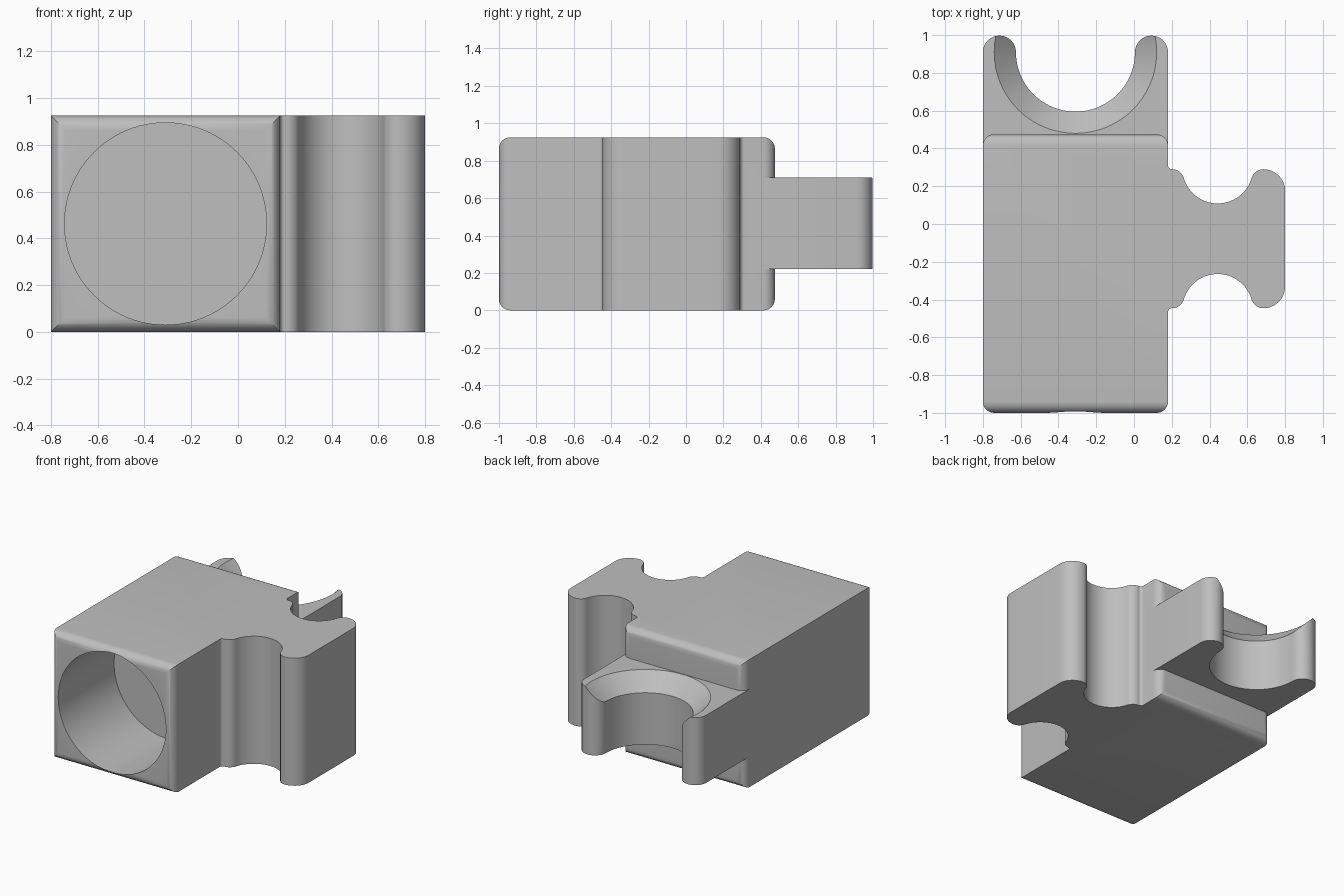
import bpy
import bmesh
from math import sin, cos, radians, degrees, atan2, hypot
from mathutils import Matrix

if "Cube" in bpy.data.objects:
    bpy.data.objects.remove(bpy.data.objects["Cube"])

# Main dimensions
LEFT, RIGHT, HEIGHT = -0.8, 0.18, 0.925
FRONT, BACK, ROUND = -1.0, 0.475, 0.06
MID_X = (LEFT + RIGHT) / 2
MID_Z = HEIGHT / 2

grey = bpy.data.materials.new("plain grey")
grey.use_nodes = True
colour = (0.52, 0.52, 0.52, 1)
grey.diffuse_color = colour
grey.node_tree.nodes["Principled BSDF"].inputs["Base Color"].default_value = colour


def make_object(name, bm):
    bmesh.ops.recalc_face_normals(bm, faces=bm.faces)
    mesh = bpy.data.meshes.new(name)
    bm.to_mesh(mesh)
    bm.free()
    mesh.materials.append(grey)
    obj = bpy.data.objects.new(name, mesh)
    bpy.context.collection.objects.link(obj)
    return obj


def arc(cx, cy, r, start, end, steps=16):
    angles = [radians(start + (end - start) * i / steps) for i in range(steps + 1)]
    return [(cx + r * cos(a), cy + r * sin(a)) for a in angles]


def prism(name, outline, z0, z1):
    bm = bmesh.new()
    face = bm.faces.new([bm.verts.new((x, y, z0)) for x, y in outline])
    grown = bmesh.ops.extrude_face_region(bm, geom=[face])["geom"]
    verts = [g for g in grown if isinstance(g, bmesh.types.BMVert)]
    bmesh.ops.translate(bm, verts=verts, vec=(0, 0, z1 - z0))
    return make_object(name, bm)


def cone(name, r1, r2, depth, matrix):
    bm = bmesh.new()
    bmesh.ops.create_cone(bm, cap_ends=True, segments=96, radius1=r1, radius2=r2,
                          depth=depth, matrix=matrix)
    return make_object(name, bm)


def combine(target, tool, operation):
    mod = target.modifiers.new(operation.lower(), "BOOLEAN")
    mod.object, mod.operation, mod.solver = tool, operation, "EXACT"
    bpy.context.view_layer.objects.active = target
    bpy.ops.object.modifier_apply(modifier=mod.name)
    bpy.data.objects.remove(tool)


# Block with rounded front and back borders
bm = bmesh.new()
bmesh.ops.create_cube(bm, size=1)
bmesh.ops.scale(bm, verts=bm.verts, vec=(RIGHT - LEFT, BACK - FRONT, HEIGHT))
bmesh.ops.translate(bm, verts=bm.verts, vec=(MID_X, (FRONT + BACK) / 2, MID_Z))
borders = [e for e in bm.edges if abs(e.verts[0].co.y - e.verts[1].co.y) < 0.01]
bmesh.ops.bevel(bm, geom=borders, offset=ROUND, segments=8, profile=0.5,
                affect="EDGES", clamp_overlap=True)
block = make_object("socket_block", bm)

# Side arm: two lobes around a round groove, mirrored front to back
ARM_Y = -0.078
GROOVE = (0.443, 0.296)
LOBE_R, LOBE_Y, LOBE_X = 0.065, 0.225, 0.242
tilt = degrees(atan2(GROOVE[1] - LOBE_Y, LOBE_X))
groove_r = hypot(LOBE_X, GROOVE[1] - LOBE_Y) - LOBE_R
half = [(0.1, 0.31)]
half += arc(RIGHT + 0.02, 0.31, 0.02, 180, 270, 6)
half += arc(GROOVE[0] - LOBE_X, LOBE_Y, LOBE_R, 89, tilt, 12)
half += arc(*GROOVE, groove_r, 180 + tilt, 360 - tilt, 32)[1:]
half += arc(GROOVE[0] + LOBE_X, LOBE_Y, LOBE_R, 180 - tilt, 90, 12)[1:]
half += arc(GROOVE[0] + LOBE_X, 0.175, 0.115, 90, 0, 12)[1:]
mirrored = [(x, 2 * ARM_Y - y) for x, y in reversed(half)]
combine(block, prism("side_arm", half + mirrored, 0, HEIGHT), "UNION")

# Rear fork: round-tipped prongs around a cradle
CRADLE_Y, CRADLE_R, FORK_TOP = 0.91, 0.315, 0.71
tip_r = ((RIGHT - LEFT) / 2 - CRADLE_R) / 2
outline = [(RIGHT, 0.35)]
outline += arc(RIGHT - tip_r, CRADLE_Y, tip_r, 0, 180)
outline += arc(MID_X, CRADLE_Y, CRADLE_R, 0, -180, 48)[1:-1]
outline += arc(LEFT + tip_r, CRADLE_Y, tip_r, 0, 180)
outline += [(LEFT, 0.35)]
fork = prism("rear_fork", outline, 0.22, FORK_TOP)

# Countersink along the upper rim of the cradle
sink = cone("countersink", 0.23, 0.45, 0.22,
            Matrix.Translation((MID_X, CRADLE_Y, FORK_TOP - 0.09)))
combine(fork, sink, "DIFFERENCE")
combine(block, fork, "UNION")

# Blind round socket in the front
DEPTH = 0.64
socket = cone("socket", 0.432, 0.432, DEPTH + 0.2,
              Matrix.Translation((MID_X, FRONT + DEPTH / 2 - 0.1, MID_Z))
              @ Matrix.Rotation(radians(90), 4, "X"))
combine(block, socket, "DIFFERENCE")

# Smooth curved walls, crisp edges
bpy.ops.object.select_all(action="DESELECT")
block.select_set(True)
bpy.context.view_layer.objects.active = block
bpy.ops.object.shade_smooth_by_angle(angle=radians(30))
